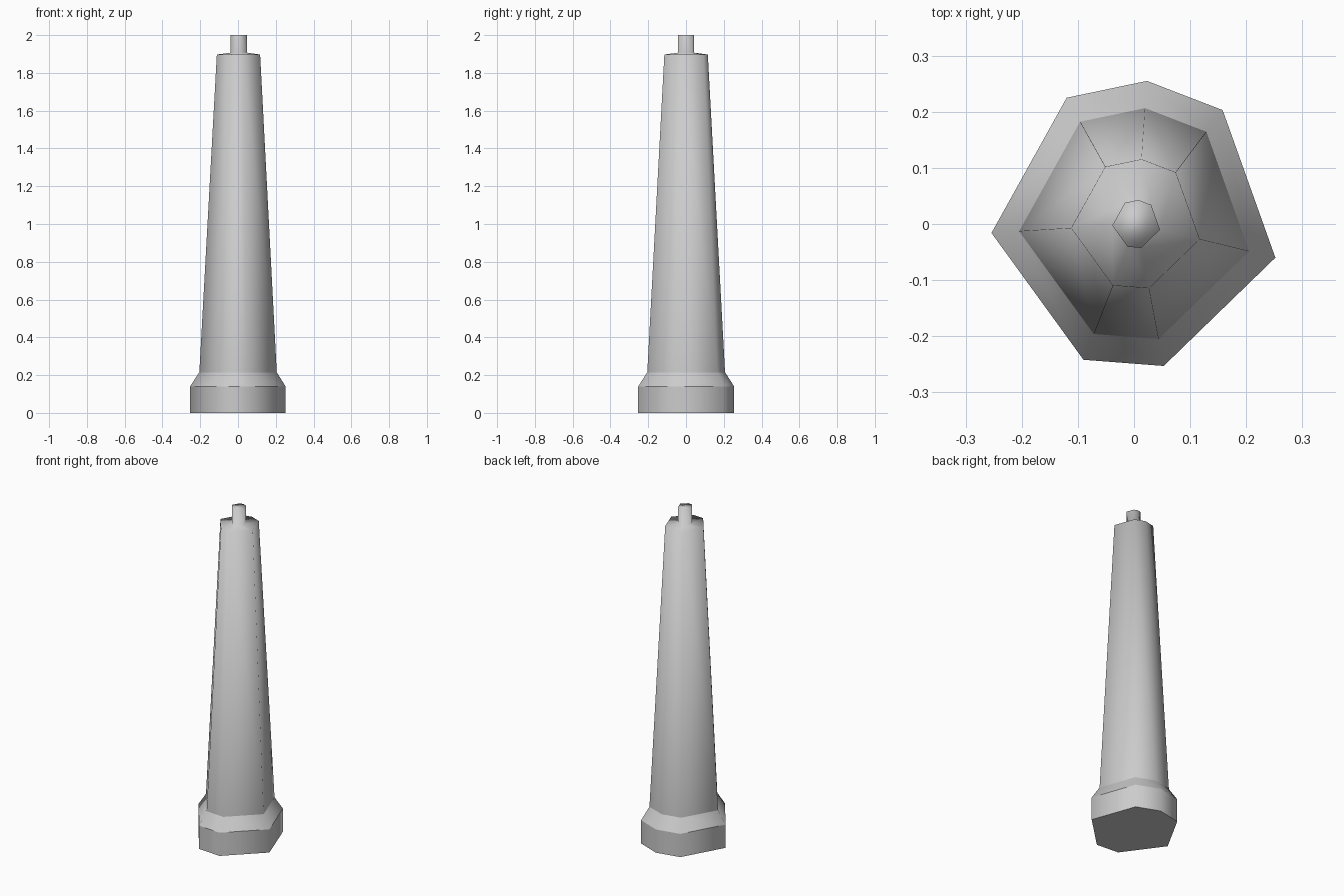
import bpy
import bmesh

cube = bpy.data.objects.get("Cube")
if cube:
    bpy.data.objects.remove(cube, do_unlink=True)

stone = bpy.data.materials.new("plain_grey")
stone.use_nodes = True
GREY = (0.6, 0.6, 0.6, 1.0)
stone.diffuse_color = GREY
stone.node_tree.nodes["Principled BSDF"].inputs["Base Color"].default_value = GREY

# Irregular seven-sided footprint shared by every ring
FOOTPRINT = [(-0.12, 0.225), (0.023, 0.255), (0.158, 0.203), (0.252, -0.06),
             (0.053, -0.253), (-0.09, -0.242), (-0.254, -0.016)]


def tower(name, rings):
    """Stack scaled footprints: (height, scale, x lean, sharp edge)."""
    bm = bmesh.new()
    loops = []
    for z, s, lean, _ in rings:
        loops.append([bm.verts.new((x * s + lean, y * s, z)) for x, y in FOOTPRINT])
    n = len(FOOTPRINT)
    for low, high in zip(loops, loops[1:]):
        for i in range(n):
            j = (i + 1) % n
            bm.faces.new((low[i], low[j], high[j], high[i]))
    bm.faces.new(loops[0])
    bm.faces.new(loops[-1])
    bmesh.ops.recalc_face_normals(bm, faces=bm.faces)
    for face in bm.faces:
        face.smooth = True
    for loop, ring in zip(loops, rings):
        if ring[3]:
            for i in range(n):
                bm.edges.get((loop[i], loop[(i + 1) % n])).smooth = False
    mesh = bpy.data.meshes.new(name)
    bm.to_mesh(mesh)
    bm.free()
    mesh.materials.append(stone)
    obj = bpy.data.objects.new(name, mesh)
    bpy.context.collection.objects.link(obj)
    return obj


# Plinth, sloped shoulder, tapered shaft, shallow cap and top pin
tower("tapered_column", [
    (0.0, 1.0, 0.0, True),
    (0.14, 1.0, 0.0, True),
    (0.215, 0.81, 0.001, True),
    (1.897, 0.453, 0.003, False),
    (1.907, 0.168, 0.004, False),
    (2.0, 0.168, 0.004, False),
])
